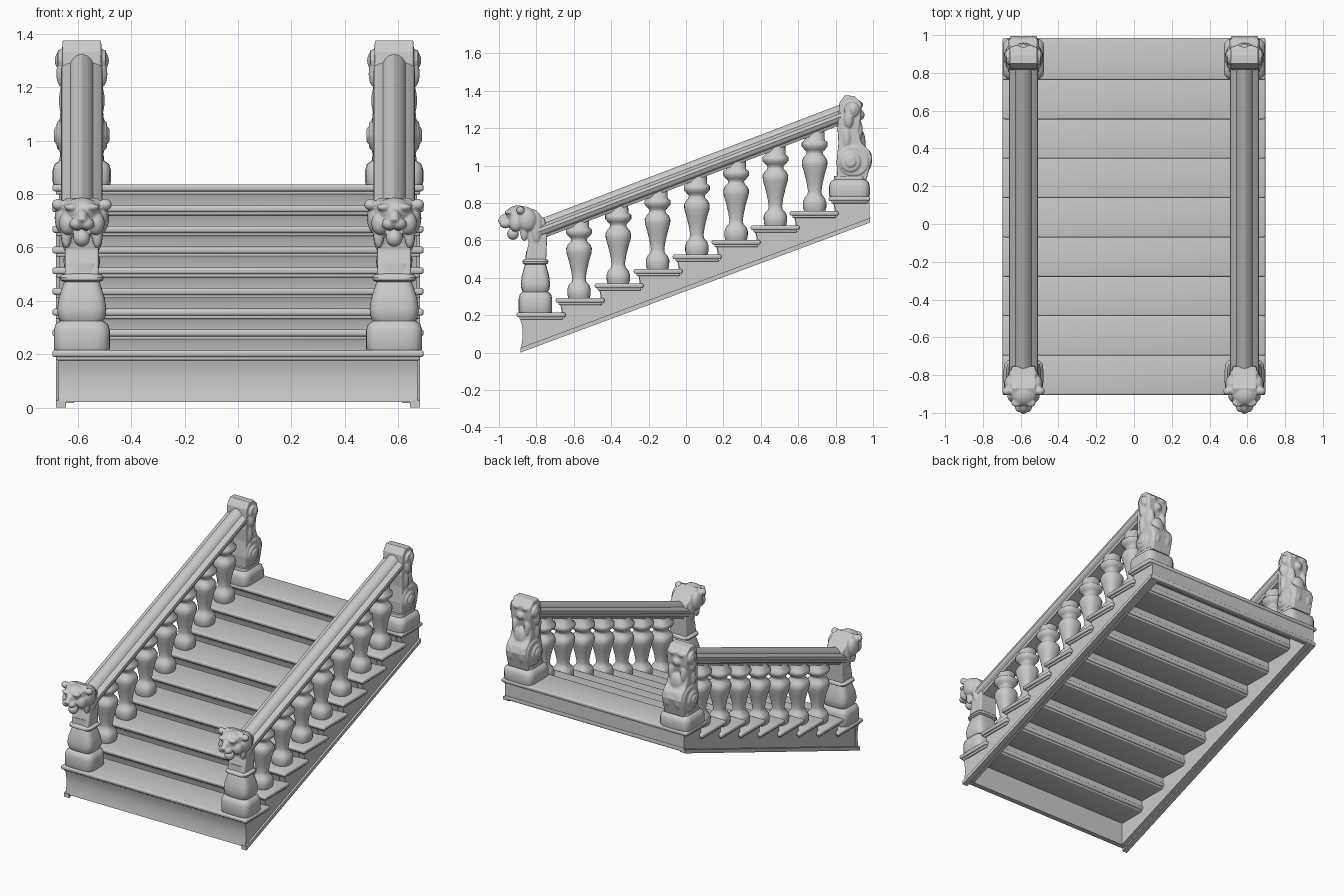
import bpy, bmesh, math
from mathutils import Matrix, Vector

CX = 0.585                      # centre line of each balustrade
STEPS, RUN, RISE = 9, 0.2085, 0.0776
Y0, Z0 = -0.905, 0.215          # nosing and top of the first tread
SLOPE = 0.381


def finish(bm, name, mirror=False, sculpt=False, angle=40):
    bmesh.ops.recalc_face_normals(bm, faces=bm.faces)
    me = bpy.data.meshes.new(name)
    bm.to_mesh(me)
    bm.free()
    me.shade_smooth()
    me.set_sharp_from_angle(angle=math.radians(angle))
    ob = bpy.data.objects.new(name, me)
    bpy.context.collection.objects.link(ob)
    if sculpt:
        m = ob.modifiers.new("fuse", 'REMESH')
        m.mode, m.voxel_size, m.use_smooth_shade = 'VOXEL', 0.005, True
        s = ob.modifiers.new("soften", 'SMOOTH')
        s.factor, s.iterations = 0.5, 5
    if mirror:
        ob.modifiers.new("other_side", 'MIRROR')
    return ob


def box(bm, x, y, z, bevel=0.0):
    size = (x[1] - x[0], y[1] - y[0], z[1] - z[0])
    mid = Vector((x[0] + x[1], y[0] + y[1], z[0] + z[1])) / 2
    r = bmesh.ops.create_cube(bm, size=1, matrix=Matrix.Translation(mid) @ Matrix.Diagonal((*size, 1)))
    if bevel:
        edges = list({e for v in r['verts'] for e in v.link_edges})
        bmesh.ops.bevel(bm, geom=edges, offset=bevel, segments=3, profile=0.5, affect='EDGES')


def prism(bm, pts, x0, x1):
    """Extrude a (y, z) outline along x."""
    a = [bm.verts.new((x0, y, z)) for y, z in pts]
    b = [bm.verts.new((x1, y, z)) for y, z in pts]
    bm.faces.new(a)
    bm.faces.new(b[::-1])
    for i in range(len(pts)):
        j = (i + 1) % len(pts)
        bm.faces.new((a[i], b[i], b[j], a[j]))


def turned(bm, prof, y, z, square=2.0, sy=1.0, slope_from=9.0, segs=32):
    """Lathe an (r, z) profile; square > 2 makes it a rounded square."""
    rings = []
    for r, h in prof:
        ring = []
        for k in range(segs):
            t = 2 * math.pi * (k + 0.5) / segs
            c, s = math.cos(t), math.sin(t)
            f = r / (abs(c) ** square + abs(s) ** square) ** (1 / square)
            dz = SLOPE * f * s if h > slope_from else 0
            ring.append(bm.verts.new((CX + f * c, y + f * s * sy, z + h + dz)))
        rings.append(ring)
    for a, b in zip(rings, rings[1:]):
        for k in range(segs):
            j = (k + 1) % segs
            bm.faces.new((a[k], a[j], b[j], b[k]))
    bm.faces.new(rings[0][::-1])
    bm.faces.new(rings[-1])


def blob(bm, x, y, z, rx, ry, rz):
    for s in ((1, -1) if x else (1,)):
        bmesh.ops.create_icosphere(bm, subdivisions=3, radius=1,
            matrix=Matrix.Translation((CX + s * x, y, z)) @ Matrix.Diagonal((rx, ry, rz, 1)))


def disc(bm, y, z, r, half):
    prism(bm, [(y + r * math.cos(k * math.pi / 12), z + r * math.sin(k * math.pi / 12))
               for k in range(24)], CX - half, CX + half)


# Treads with rounded nosing, and thin coved risers between them
for i in range(STEPS):
    y, z = Y0 + RUN * i, Z0 + RISE * i
    back = min(y + 0.26, 0.985)
    bm = bmesh.new()
    box(bm, (-0.695, 0.695), (y, back), (z - 0.026, z), 0.009)
    box(bm, (-0.682, 0.682), (y + 0.014, back - 0.012), (z - 0.038, z - 0.02), 0.006)
    finish(bm, f"tread_{i + 1}")
    bm = bmesh.new()
    if i == 0:                  # tall coved front panel
        prism(bm, [(-0.884, 0.02), (-0.876, 0.06), (-0.873, 0.11), (-0.878, 0.15), (-0.888, 0.185),
                   (-0.85, 0.185), (-0.85, 0.02)], -0.673, 0.673)
    else:
        low = z - RISE - 0.01
        prism(bm, [(y + 0.018, z - 0.03), (y + 0.028, z - 0.048), (y + 0.033, low),
                   (y + 0.044, low), (y + 0.044, z - 0.03)], -0.63, 0.63)
    finish(bm, f"riser_{i + 1}")

# Saw-tooth side stringers with a narrow lower lip
outline = [(-0.865, 0.018), (0.98, 0.70), (0.98, 0.81)]
for i in reversed(range(STEPS)):
    y, z = Y0 + RUN * i + 0.025 + (0.015 if i == 0 else 0), Z0 + RISE * i - 0.03
    outline.append((y, z))
    if i:
        outline.append((y + 0.02, z - RISE))
bm = bmesh.new()
prism(bm, outline, 0.615, 0.67)
finish(bm, "stringer", mirror=True)
bm = bmesh.new()
prism(bm, [(-0.885, 0.0), (0.984, 0.695), (0.984, 0.72), (-0.885, 0.026)], 0.645, 0.682)
finish(bm, "stringer_lip", mirror=True)
bm = bmesh.new()
box(bm, (-0.66, 0.66), (0.95, 0.98), (0.705, 0.81))
box(bm, (-0.67, 0.67), (0.945, 0.985), (0.70, 0.725), 0.005)
finish(bm, "back_beam")

# Turned balusters; only the top pad follows the slope of the rail
BALUSTER = [(0.056, -0.005), (0.062, 0.015), (0.063, 0.045), (0.055, 0.068), (0.039, 0.085),
            (0.036, 0.105), (0.042, 0.145), (0.055, 0.2), (0.067, 0.24), (0.069, 0.265),
            (0.06, 0.285), (0.044, 0.302), (0.043, 0.315), (0.056, 0.328), (0.07, 0.345),
            (0.07, 0.365), (0.054, 0.378), (0.052, 0.43)]
for i in range(1, STEPS - 1):
    bm = bmesh.new()
    turned(bm, BALUSTER, -0.572 + 0.21 * (i - 1), Z0 + RISE * i, 2.6, slope_from=0.4, segs=24)
    finish(bm, f"baluster_{i}", mirror=True, angle=60)

# Moulded handrail, sheared along the slope
half = [(0.0, 0.0), (0.02, -0.006), (0.034, -0.018), (0.042, -0.032), (0.06, -0.037), (0.075, -0.048),
        (0.078, -0.066), (0.07, -0.084), (0.054, -0.094), (0.048, -0.11)]
section = half + [(-x, z) for x, z in reversed(half[1:])]
bm = bmesh.new()
ends = [[bm.verts.new((CX + x, y, 0.73 + SLOPE * (y + 0.74) + z)) for x, z in section]
        for y in (-0.79, 0.83)]
for i in range(len(section)):
    j = (i + 1) % len(section)
    bm.faces.new((ends[0][i], ends[0][j], ends[1][j], ends[1][i]))
bm.faces.new(ends[0])
bm.faces.new(ends[1][::-1])
finish(bm, "handrail", mirror=True, angle=30)

# Front newel: square plinth, vase and collar
bm = bmesh.new()
turned(bm, [(0.1, 0.21), (0.105, 0.22), (0.105, 0.29), (0.098, 0.312), (0.08, 0.325),
            (0.089, 0.342), (0.092, 0.37), (0.086, 0.41), (0.07, 0.46), (0.066, 0.47),
            (0.08, 0.477), (0.082, 0.488), (0.076, 0.497), (0.062, 0.502), (0.06, 0.54)],
       -0.805, 0, square=5, sy=0.85)
finish(bm, "front_newel_base", mirror=True)

# Front newel: curved neck and carved big-cat head with mane
bm = bmesh.new()
prism(bm, [(-0.86, 0.49), (-0.852, 0.54), (-0.84, 0.59), (-0.85, 0.64), (-0.90, 0.67), (-0.93, 0.71),
           (-0.92, 0.765), (-0.87, 0.785), (-0.80, 0.76), (-0.755, 0.71), (-0.742, 0.63), (-0.748, 0.49)],
      CX - 0.063, CX + 0.063)
for b in [(0, -0.90, 0.735, 0.07, 0.065, 0.052),       # skull
          (0, -0.955, 0.71, 0.026, 0.044, 0.036),      # bridge
          (0.02, -0.965, 0.688, 0.027, 0.032, 0.024),  # muzzle
          (0, -0.99, 0.706, 0.02, 0.016, 0.013),       # nose
          (0, -0.925, 0.635, 0.032, 0.032, 0.033),     # jaw
          (0.036, -0.945, 0.75, 0.03, 0.024, 0.015),   # brow
          (0.052, -0.91, 0.69, 0.034, 0.036, 0.045),   # cheek
          (0.088, -0.885, 0.76, 0.025, 0.022, 0.022),  # ear
          (0.072, -0.85, 0.71, 0.03, 0.05, 0.06),      # mane
          (0.06, -0.80, 0.67, 0.02, 0.03, 0.085),
          (0.058, -0.865, 0.645, 0.02, 0.022, 0.05)]:
    blob(bm, *b)
finish(bm, "front_newel_head", mirror=True, sculpt=True)

# Rear newel: square plinth
bm = bmesh.new()
turned(bm, [(0.106, 0.832), (0.109, 0.845), (0.109, 0.89), (0.102, 0.912), (0.084, 0.925), (0.082, 0.945)],
       0.874, 0, square=7)
finish(bm, "rear_newel_base", mirror=True)

# Rear newel: carved scroll console
bm = bmesh.new()
prism(bm, [(0.81, 0.925), (0.805, 1.02), (0.815, 1.12), (0.81, 1.2), (0.82, 1.335), (0.85, 1.375),
           (0.90, 1.372), (0.938, 1.335), (0.935, 1.26), (0.92, 1.18), (0.94, 1.12), (0.98, 1.08),
           (0.995, 1.04), (0.98, 0.98), (0.965, 0.925)], CX - 0.073, CX + 0.073)
disc(bm, 0.895, 1.025, 0.08, 0.082)
disc(bm, 0.88, 1.02, 0.052, 0.094)
disc(bm, 0.88, 1.02, 0.028, 0.104)
disc(bm, 0.885, 1.30, 0.04, 0.09)
for b in [(0.076, 0.87, 1.25, 0.02, 0.025, 0.05), (0.082, 0.895, 1.30, 0.02, 0.022, 0.032),
          (0.068, 0.86, 1.15, 0.018, 0.022, 0.06), (0, 0.935, 1.12, 0.045, 0.025, 0.07),
          (0.045, 0.93, 1.19, 0.02, 0.015, 0.05), (0, 0.93, 1.27, 0.028, 0.025, 0.028),
          (0.035, 0.925, 1.325, 0.03, 0.022, 0.02), (0.04, 0.973, 1.03, 0.025, 0.022, 0.055)]:
    blob(bm, *b)
finish(bm, "rear_newel_scroll", mirror=True, sculpt=True)
